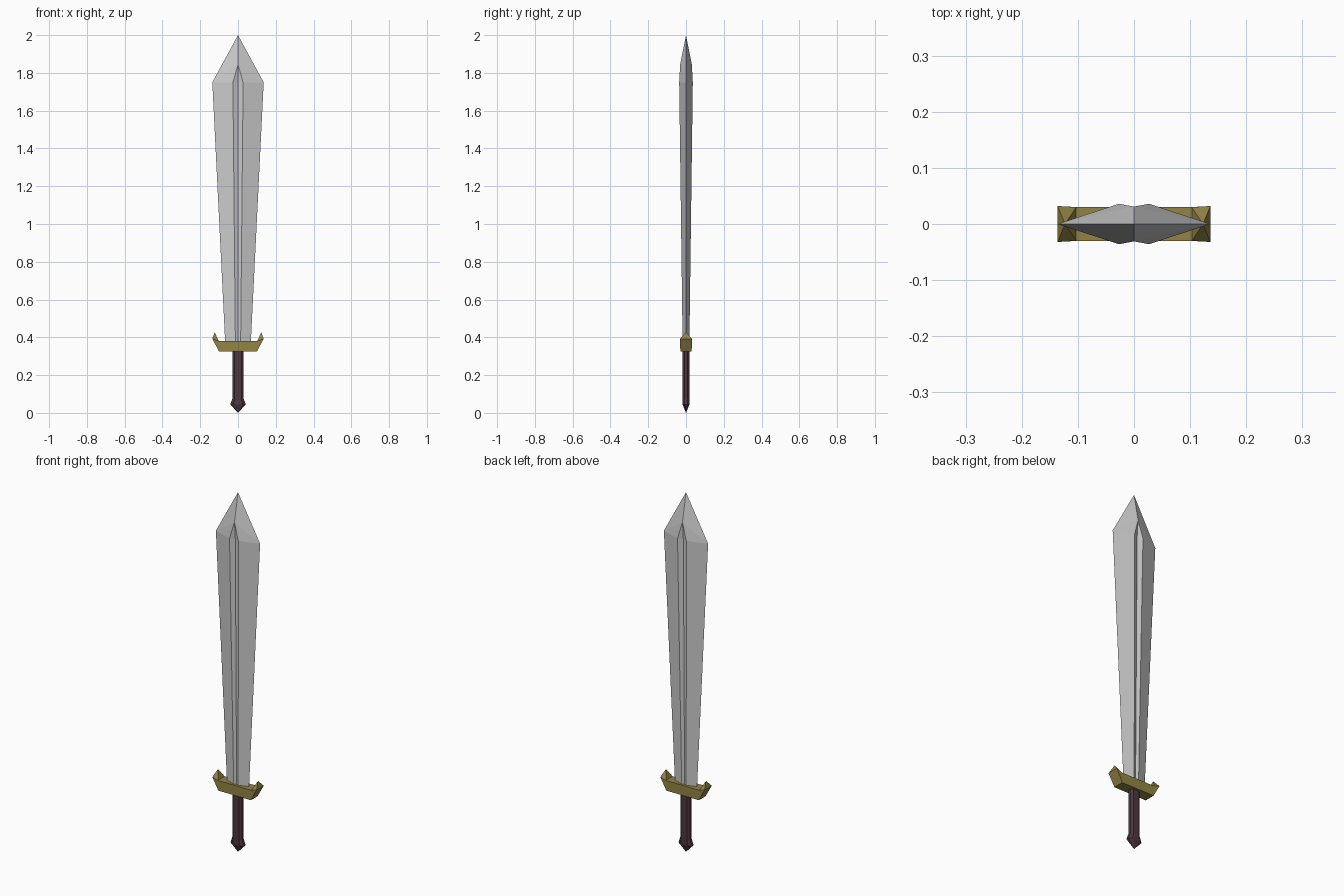
import bpy, bmesh

if "Cube" in bpy.data.objects:
    bpy.data.objects.remove(bpy.data.objects["Cube"])


def material(name, rgb):
    m = bpy.data.materials.new(name)
    m.diffuse_color = (*rgb, 1)
    m.use_nodes = True
    m.node_tree.nodes["Principled BSDF"].inputs["Base Color"].default_value = m.diffuse_color
    return m


def finish(bm, name, mat=None):
    bmesh.ops.recalc_face_normals(bm, faces=bm.faces)
    me = bpy.data.meshes.new(name)
    bm.to_mesh(me)
    bm.free()
    ob = bpy.data.objects.new(name, me)
    bpy.context.collection.objects.link(ob)
    if mat:
        me.materials.append(mat)
    return ob


def bridge(bm, a, b):
    for i in range(len(a)):
        j = (i + 1) % len(a)
        bm.faces.new((a[i], a[j], b[j], b[i]))


def ring(bm, pts, z):
    return [bm.verts.new((x, y, z)) for x, y in pts]


brass = material("brass", (0.29, 0.23, 0.06))
leather = material("leather", (0.075, 0.04, 0.048))


# Blade: fullered cross-section widening to the shoulder, then a faceted point
def blade_section(w, r, d, g):
    return [(w, 0), (r, d), (0, g), (-r, d), (-w, 0), (-r, -d), (0, -g), (r, -d)]


bm = bmesh.new()
low = ring(bm, blade_section(0.068, 0.014, 0.018, 0.012), 0.375)
top = ring(bm, blade_section(0.136, 0.027, 0.036, 0.024), 1.75)
bridge(bm, low, top)
bm.faces.new(low)
tip = bm.verts.new((0, 0, 2))
for e1, r1, c, r2, e2, s in ((0, 1, 2, 3, 4, 1), (4, 5, 6, 7, 0, -1)):
    peak = bm.verts.new((0, s * 0.031, 1.845))
    for a, b in ((r1, c), (c, r2)):
        bm.faces.new((top[a], top[b], peak))
    for e, r in ((e1, r1), (e2, r2)):
        bm.faces.new((top[e], top[r], peak))
        bm.faces.new((top[e], peak, tip))
finish(bm, "blade")

# Crossguard: extruded bar with flared ends, each carrying a pyramid horn
bm = bmesh.new()
profile = [(-0.10, 0.325, 0.03), (0.10, 0.325, 0.03), (0.136, 0.392, 0.032),
           (0.103, 0.381, 0.03), (-0.103, 0.381, 0.03), (-0.136, 0.392, 0.032)]
front, back = ([bm.verts.new((x, s * y, z)) for x, z, y in profile] for s in (-1, 1))
for side in (front, back):
    bm.faces.new((side[0], side[1], side[3], side[4]))
    bm.faces.new((side[1], side[2], side[3]))
    bm.faces.new((side[0], side[4], side[5]))
for i in (0, 1, 3, 5):
    j = (i + 1) % 6
    bm.faces.new((front[i], front[j], back[j], back[i]))
for s, o, n in ((1, 2, 3), (-1, 5, 4)):
    apex = bm.verts.new((s * 0.123, 0, 0.427))
    loop = (front[o], back[o], back[n], front[n])
    for i in range(4):
        bm.faces.new((loop[i], loop[(i + 1) % 4], apex))
finish(bm, "crossguard", brass)


# Grip: flattened octagon flaring into a pointed pommel
def grip_section(w, d):
    q = [(w, 0.45 * d), (0.6 * w, d)]
    q += [(-x, y) for x, y in reversed(q)]
    return q + [(-x, -y) for x, y in q]


bm = bmesh.new()
levels = [(0.33, 0.029, 0.018), (0.078, 0.029, 0.018), (0.045, 0.041, 0.018)]
rings = [ring(bm, grip_section(w, d), z) for z, w, d in levels]
for a, b in zip(rings, rings[1:]):
    bridge(bm, a, b)
bm.faces.new(rings[0])
end = bm.verts.new((0, 0, 0))
for i in range(8):
    bm.faces.new((rings[-1][i], rings[-1][(i + 1) % 8], end))
finish(bm, "grip", leather)
